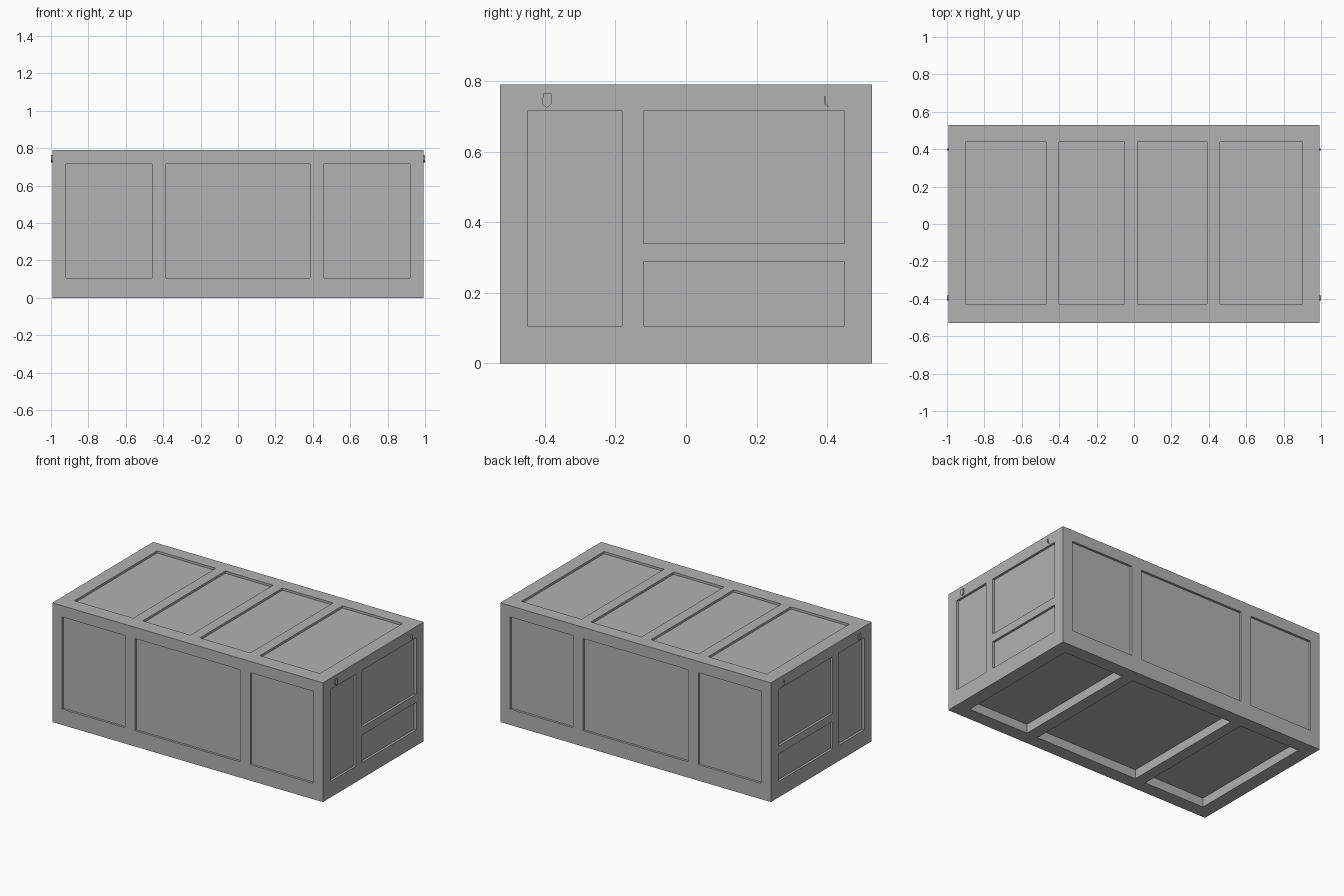
import bpy, bmesh
from mathutils import Vector

cube = bpy.data.objects.get("Cube")
if cube:
    bpy.data.objects.remove(cube, do_unlink=True)

HX, HY, H = 0.992, 0.528, 0.79      # half length, half depth, height
SHALLOW, DEEP, OVER = 0.015, 0.06, 0.05

grey = bpy.data.materials.new("plain grey")
grey.use_nodes = True
colour = (0.445, 0.445, 0.445, 1)
grey.diffuse_color = colour
grey.node_tree.nodes["Principled BSDF"].inputs["Base Color"].default_value = colour


def make_object(name, bm):
    bmesh.ops.recalc_face_normals(bm, faces=bm.faces)
    mesh = bpy.data.meshes.new(name)
    bm.to_mesh(mesh)
    bm.free()
    mesh.materials.append(grey)
    obj = bpy.data.objects.new(name, mesh)
    bpy.context.collection.objects.link(obj)
    return obj


def add_box(bm, low, high):
    low, high = Vector(low), Vector(high)
    verts = bmesh.ops.create_cube(bm, size=1)["verts"]
    for v in verts:
        v.co = (low + high) / 2 + v.co * (high - low)


# Solid chest
bm = bmesh.new()
add_box(bm, (-HX, -HY, 0), (HX, HY, H))
chest = make_object("panelled_chest", bm)

# Recesses between the frame rails
bm = bmesh.new()
for x0, x1 in ((-0.92, -0.46), (-0.385, 0.385), (0.46, 0.92)):      # front and back
    add_box(bm, (x0, -HY - OVER, 0.105), (x1, -HY + SHALLOW, 0.715))
    add_box(bm, (x0, HY - SHALLOW, 0.105), (x1, HY + OVER, 0.715))
for y0, y1, z0, z1 in ((-0.45, -0.18, 0.105, 0.715),                # both ends
                       (-0.12, 0.45, 0.34, 0.715),
                       (-0.12, 0.45, 0.105, 0.287)):
    add_box(bm, (HX - SHALLOW, y0, z0), (HX + OVER, y1, z1))
    add_box(bm, (-HX - OVER, y0, z0), (-HX + SHALLOW, y1, z1))
for x0, x1 in ((-0.9, -0.47), (-0.4, -0.05), (0.02, 0.39), (0.46, 0.9)):   # lid
    add_box(bm, (x0, -0.427, H - SHALLOW), (x1, 0.438, H + OVER))
for x0, x1 in ((-0.9, -0.455), (-0.378, 0.378), (0.46, 0.9)):       # underside
    add_box(bm, (x0, -0.438, -OVER), (x1, 0.438, DEEP))
cutter = make_object("recess_cutter", bm)
cutter.hide_render = True

cut = chest.modifiers.new("recesses", "BOOLEAN")
cut.operation = "DIFFERENCE"
cut.solver = "EXACT"
cut.object = cutter
bpy.context.view_layer.objects.active = chest
bpy.ops.object.modifier_apply(modifier=cut.name)
bpy.data.objects.remove(cutter, do_unlink=True)


# Small latch tabs and hooks on the two ends
def end_plate(name, outline, side):
    bm = bmesh.new()
    x = side * (HX - 0.001)
    face = bm.faces.new([bm.verts.new((x, y, z)) for y, z in outline])
    out = bmesh.ops.extrude_face_region(bm, geom=[face])["geom"]
    moved = [g for g in out if isinstance(g, bmesh.types.BMVert)]
    bmesh.ops.translate(bm, verts=moved, vec=(side * 0.009, 0, 0))
    make_object(name, bm)


tab = ((-0.409, 0.735), (-0.395, 0.724), (-0.382, 0.735), (-0.382, 0.765), (-0.405, 0.765))
hook = ((0.392, 0.757), (0.392, 0.735), (0.404, 0.726), (0.404, 0.73), (0.397, 0.737), (0.397, 0.757))
for label, side in (("left", 1), ("right", -1)):
    end_plate(label + "_latch_tab", tab, side)
    end_plate(label + "_hook", hook, side)
